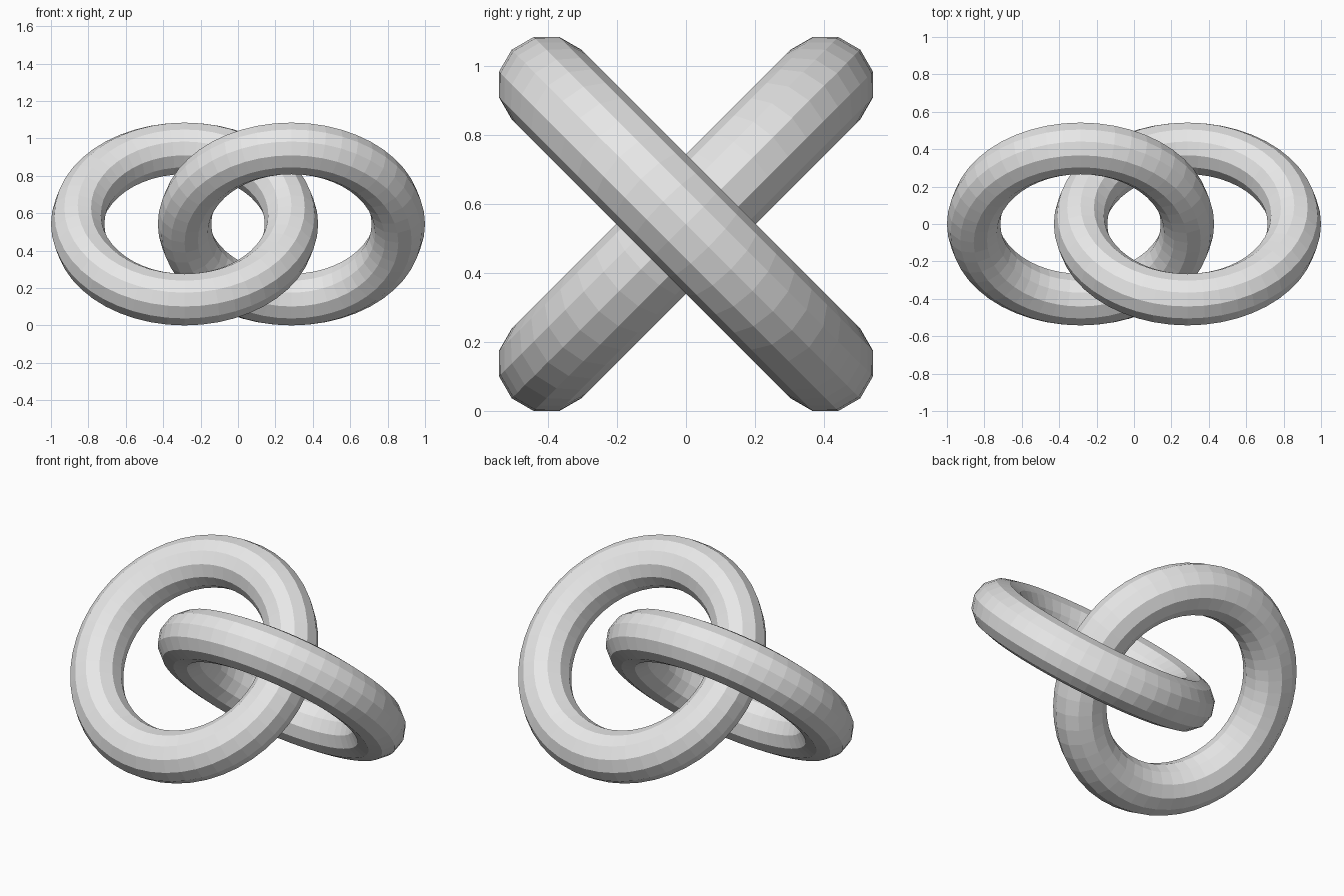
import bpy
from math import radians

cube = bpy.data.objects.get("Cube")
if cube:
    bpy.data.objects.remove(cube, do_unlink=True)

# Plain grey finish shared by both rings
GREY = (0.8, 0.8, 0.8, 1.0)
grey = bpy.data.materials.new("light grey")
grey.use_nodes = True
grey.diffuse_color = GREY
grey.node_tree.nodes["Principled BSDF"].inputs["Base Color"].default_value = GREY

UNIT = 2 / 3.5      # major radius, so both rings together span 2 units
CENTRE_Z = 0.542


def make_ring(name, side):
    """Flat-faced ring, offset to one side and tilted 45 degrees about x."""
    bpy.ops.mesh.primitive_torus_add(
        major_segments=48, minor_segments=12,
        major_radius=UNIT, minor_radius=UNIT / 4,
        location=(side * UNIT / 2, 0, CENTRE_Z),
        rotation=(radians(-45 * side), 0, 0))
    ring = bpy.context.object
    ring.name = name
    ring.data.materials.append(grey)
    bpy.ops.object.shade_flat()


# Two interlocking rings at right angles to each other
make_ring("left_ring", 1)
make_ring("right_ring", -1)
